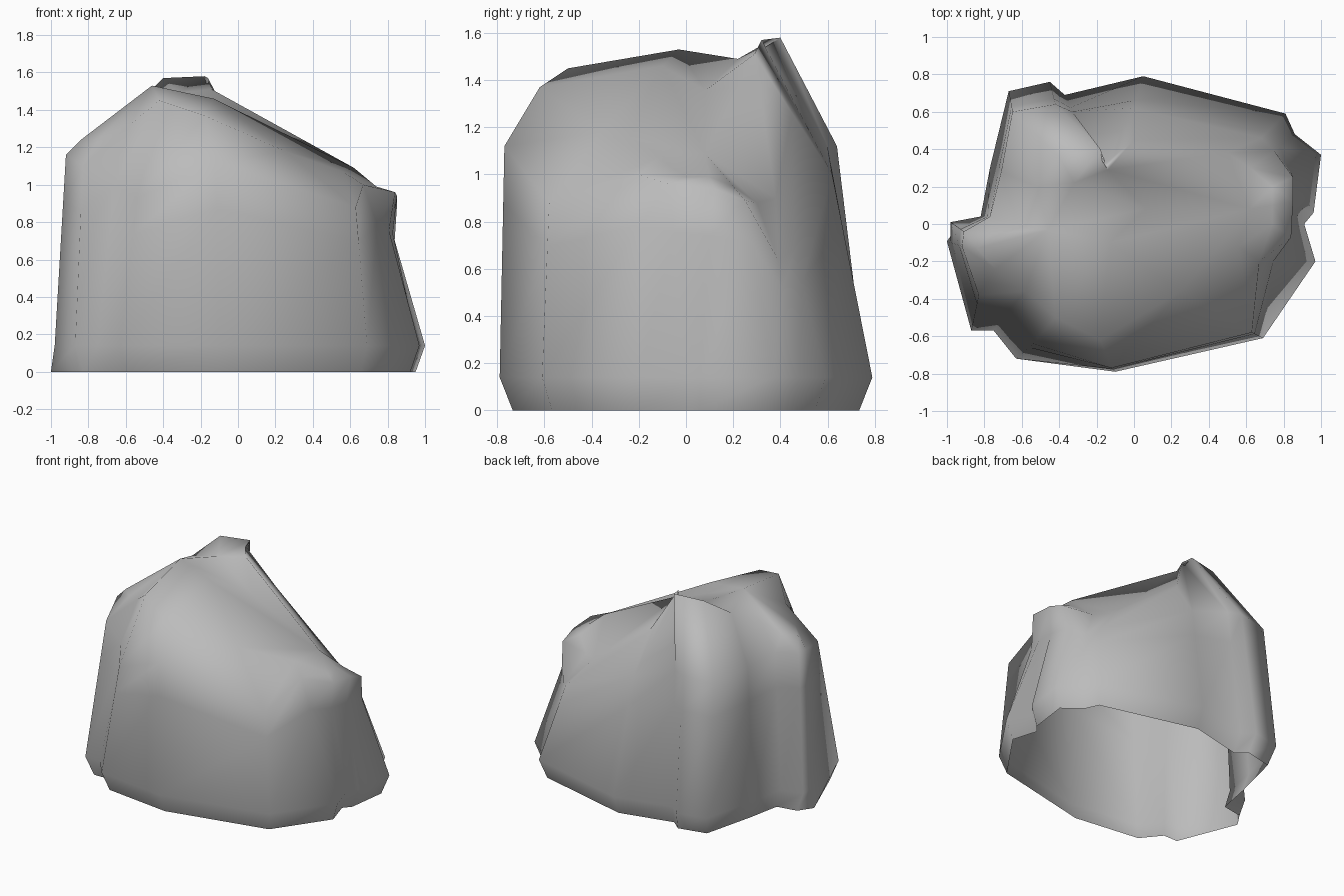
import bpy
import bmesh
from mathutils import Vector

default_cube = bpy.data.objects.get("Cube")
if default_cube:
    bpy.data.objects.remove(default_cube)

LOW_HEIGHT = 0.14

# Widest outline near the ground, counter-clockwise from the right
low_outline = [
    (1, .37), (.86, .48), (.81, .59), (.05, .79), (-.37, .69),
    (-.45, .76), (-.67, .71), (-.77, .3), (-.82, .04), (-.98, .01),
    (-.98, -.1), (-.87, -.57), (-.75, -.57), (-.63, -.72), (-.1, -.79),
    (.69, -.61), (.97, -.2), (.91, 0), (.96, .06)]

# Shoulder where each wall begins to lean inwards
shoulder = [
    (.85, .25, .89), (.75, .39, .64), (.68, .46, .68), (0, .62, 1), (-.33, .6, 1.12),
    (-.42, .64, 1.12), (-.65, .6, 1.1), (-.71, .28, 1.12), (-.77, .04, 1.16), (-.91, -.04, 1.16),
    (-.92, -.12, 1.16), (-.83, -.38, 1.1), (-.66, -.45, 1), (-.54, -.64, .93), (-.12, -.77, 1.12),
    (.63, -.58, .88), (.67, -.2, 1), (.84, -.07, .96), (.85, .12, .94)]

# Crown ring, rising to the small peak at the back
crown = [
    (.74, .2, .95), (.62, .3, .88), (.5, .38, .9), (0, .45, 1.26), (-.16, .32, 1.57),
    (-.18, .4, 1.58), (-.4, .36, 1.57), (-.52, .2, 1.45), (-.62, 0, 1.34), (-.76, -.05, 1.26),
    (-.84, -.13, 1.24), (-.74, -.24, 1.25), (-.58, -.36, 1.32), (-.42, -.5, 1.45), (-.18, -.62, 1.37),
    (.25, -.36, 1.18), (.56, -.12, 1.07), (.74, 0, .99), (.74, .1, .99)]

# Ridge around the shallow hollow on top
ridge = [Vector(p) for p in (
    (-.46, -.03, 1.53), (-.32, .22, 1.49), (-.14, .29, 1.51), (.62, .08, 1.09), (-.13, -.1, 1.46))]


def ring_between(lower, upper, amount):
    """Blend two rings, hollowing the wall below the right-hand bump."""
    result = []
    for a, b in zip(lower, upper):
        p = a.lerp(b, amount)
        if b.x > .8:
            p.x -= .05
        result.append(p)
    return result


def loft(bm, rings):
    """Join consecutive closed rings with quads."""
    loops = [[bm.verts.new(p) for p in ring] for ring in rings]
    count = len(loops[0])
    for lower, upper in zip(loops, loops[1:]):
        for i in range(count):
            j = (i + 1) % count
            bm.faces.new((lower[i], lower[j], upper[j], upper[i]))


low = [Vector((x, y, LOW_HEIGHT)) for x, y in low_outline]
shoulder = [Vector(p) for p in shoulder]
crown = [Vector(p) for p in crown]

# Base tucks in a little, except at the flared left foot
base = [Vector((p.x * .95, p.y * .93, 0)) for p in low]
flared_foot = min(range(len(low)), key=lambda i: low[i].x + low[i].y * .1)
base[flared_foot].x = -1

wall = ring_between(low, shoulder, .75)
cap = [min(ridge, key=lambda r: (r.xy - p.xy).length) for p in crown]

# Stone shell, open underneath, with the hollow on top filled by a fan
bm = bmesh.new()
loft(bm, [base, low, wall, shoulder, crown, cap])
bmesh.ops.remove_doubles(bm, verts=bm.verts, dist=.0005)
hollow = bmesh.ops.holes_fill(bm, edges=bm.edges, sides=len(ridge))
bmesh.ops.poke(bm, faces=hollow["faces"])
bmesh.ops.recalc_face_normals(bm, faces=bm.faces)
mesh = bpy.data.meshes.new("boulder")
bm.to_mesh(mesh)
bm.free()
boulder = bpy.data.objects.new("boulder", mesh)
bpy.context.collection.objects.link(boulder)
mesh.polygons.foreach_set("use_smooth", [True] * len(mesh.polygons))

# Plain grey stone
stone = bpy.data.materials.new("stone_grey")
stone.use_nodes = True
colour = (.5, .5, .5, 1)
stone.diffuse_color = colour
stone.node_tree.nodes["Principled BSDF"].inputs["Base Color"].default_value = colour
mesh.materials.append(stone)
